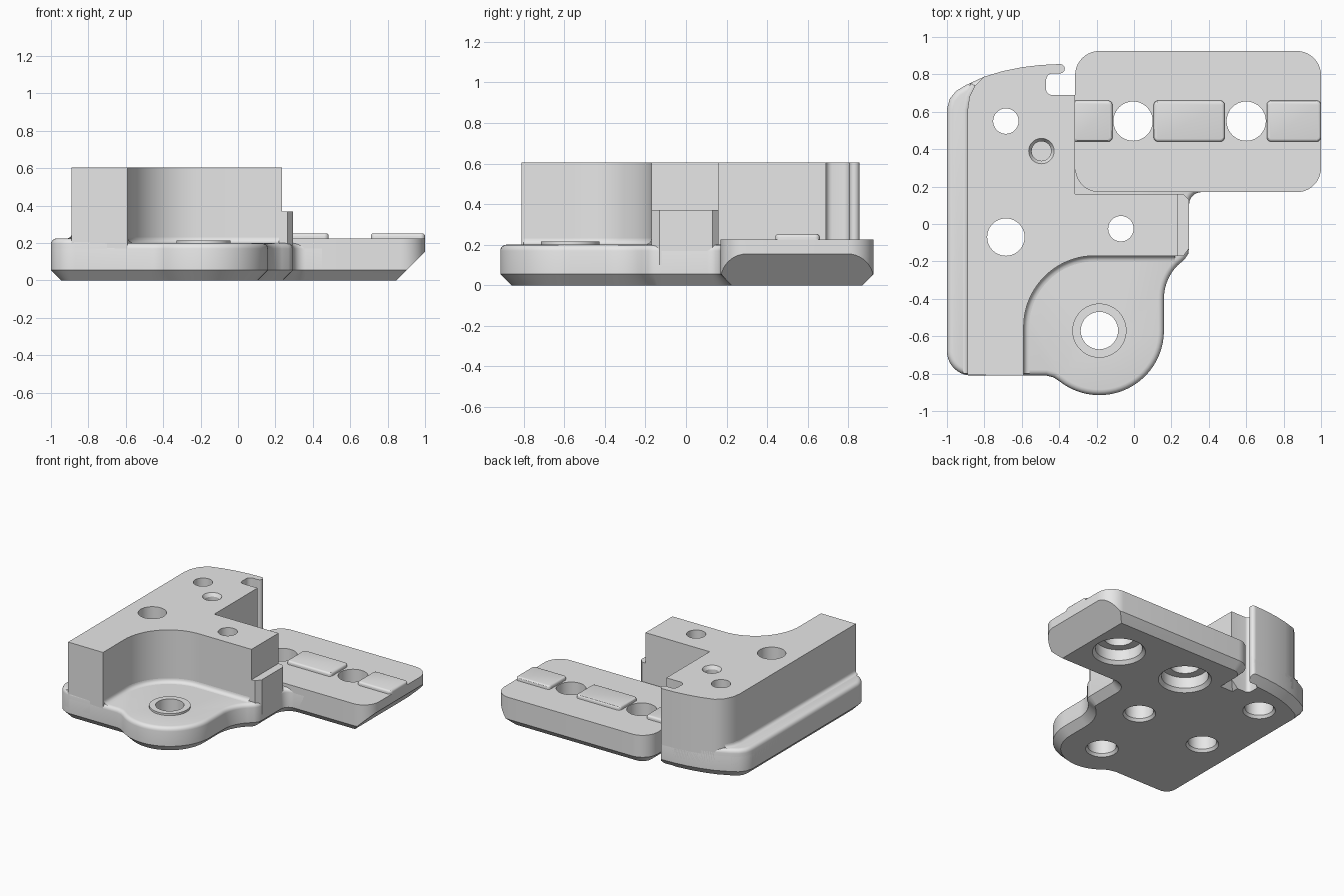
import bpy, bmesh
from math import cos, sin, radians
from mathutils import Vector

if "Cube" in bpy.data.objects:
    bpy.data.objects.remove(bpy.data.objects["Cube"], do_unlink=True)

grey = bpy.data.materials.new("plain grey")
grey.use_nodes = True
grey.diffuse_color = (0.8, 0.8, 0.8, 1)
grey.node_tree.nodes["Principled BSDF"].inputs["Base Color"].default_value = grey.diffuse_color


def arc(c, r, a, b, n=10):
    angles = [radians(a + (b - a) * i / n) for i in range(n + 1)]
    return [(c[0] + r * cos(t), c[1] + r * sin(t)) for t in angles]


def circle(c, r):
    return arc(c, r, 0, 360, 40)[:-1]


def rounded_rect(x0, x1, y0, y1, r):
    return (arc((x0 + r, y0 + r), r, 180, 270) + arc((x1 - r, y0 + r), r, 270, 360)
            + arc((x1 - r, y1 - r), r, 0, 90) + arc((x0 + r, y1 - r), r, 90, 180))


def offset(pts, d, closed=True):
    """Move an outline to its left by d, with mitred corners."""
    out, n = [], len(pts)
    for i in range(n):
        p = Vector(pts[i])
        a = p - Vector(pts[i - 1]) if closed or i > 0 else None
        b = Vector(pts[(i + 1) % n]) - p if closed or i < n - 1 else a
        a = (a or b).normalized()
        b = b.normalized()
        na, nb = Vector((-a.y, a.x)), Vector((-b.y, b.x))
        out.append(p + (na + nb) * d / (1 + na.dot(nb)))
    return out


def loft(bm, rings, closed=True):
    """Skin rings of (points, z); closed rings also get end caps."""
    vs = [[bm.verts.new((p[0], p[1], z)) for p in pts] for pts, z in rings]
    n = len(vs[0])
    for lo, hi in zip(vs, vs[1:]):
        for i in range(n if closed else n - 1):
            j = (i + 1) % n
            bm.faces.new((lo[i], lo[j], hi[j], hi[i]))
    if closed:
        bm.faces.new(vs[0][::-1])
        bm.faces.new(vs[-1])


def finish(name, bm):
    mesh = bpy.data.meshes.new(name)
    bm.to_mesh(mesh)
    bm.free()
    mesh.materials.append(grey)
    ob = bpy.data.objects.new(name, mesh)
    bpy.context.collection.objects.link(ob)
    return ob


def solid(name, outline, levels):
    bm = bmesh.new()
    loft(bm, [(offset(outline, d), z) for d, z in levels])
    return finish(name, bm)


def rounded_top(z, r, n=4):
    steps = [radians(90 * i / n) for i in range(n + 1)]
    return [(r * (1 - cos(t)), z - r + r * sin(t)) for t in steps]


def cove(name, path, z, r, n=5):
    bm = bmesh.new()
    steps = [radians(90 * i / n) for i in range(n + 1)]
    loft(bm, [(offset(path, -r * (1 - cos(t)), False), z + r * (1 - sin(t)))
              for t in reversed(steps)], False)
    return finish(name, bm)


# Shared outline pieces
CHAMFER = [(0.055, 0), (0, 0.055)]
front_corner = arc((-0.87, -0.68), 0.13, 180, 270)
back_edge = [(-0.315, 0.857), (-0.4, 0.855), (-0.5, 0.85), (-0.6, 0.838), (-0.7, 0.818), (-0.8, 0.788)]
back_corner = [(-0.9, 0.742), (-0.95, 0.712), (-0.985, 0.67), (-1, 0.615)]
block_corner = [(-0.85, 0.74), (-0.88, 0.68), (-0.89, 0.61)]
lobe_wall = [(-0.59, -0.55)] + arc((-0.21, -0.55), 0.38, 180, 90, 20)[1:]
lobe, boss_r = (-0.185, -0.57), 0.145

# Base plate with round lobe
base_outline = (front_corner + [(-0.47, -0.81), (-0.43, -0.82)]
                + arc(lobe, 0.345, 232, 360, 24)
                + arc((0.415, -0.4), 0.255, 180, 135)
                + [(0.27, -0.19), (0.29, -0.16), (0.295, -0.12)]
                + arc((0.36, 0.105), 0.065, 180, 90)
                + [(0.45, 0.17), (0.45, 0.5), (-0.2, 0.5), (-0.2, 0.69), (-0.315, 0.69)]
                + back_edge + back_corner)
base = solid("base_plate", base_outline, CHAMFER + rounded_top(0.2, 0.03))

# Side ledge
ledge_outline = front_corner + [(-0.7, -0.81)] + back_edge[4:] + back_corner
ledge = solid("side_ledge", ledge_outline, [(0, 0.1)] + rounded_top(0.225, 0.03))

# Tall block and its lower step
block_outline = ([(-0.89, -0.808), (-0.59, -0.81)] + lobe_wall
                 + [(0.235, -0.17), (0.235, 0.16), (-0.315, 0.16)] + back_edge + block_corner)
block = solid("upper_block", block_outline, [(0, 0.1), (0, 0.605)])
step_outline = [(0.1, -0.17), (0.265, -0.17), (0.295, -0.13), (0.295, 0.13), (0.265, 0.16), (0.1, 0.16)]
step = solid("block_step", step_outline, [(0, 0.1), (0, 0.37)])

# Side arm with sloping end
bm = bmesh.new()
arm_outline = rounded_rect(-0.315, 1, 0.17, 0.925, 0.13)
loft(bm, [(offset(arm_outline, d), z) for d, z in CHAMFER + [(0, 0.225)]])
cut = bmesh.ops.bisect_plane(bm, geom=bm.verts[:] + bm.edges[:] + bm.faces[:],
                             plane_co=(0.845, 0, 0), plane_no=(1, 0, -1), clear_outer=True)
bmesh.ops.holes_fill(bm, edges=[e for e in bm.edges if e.is_boundary])
arm = finish("side_arm", bm)

# Raised pads and bore boss
pads = [solid("arm_pad", rounded_rect(x0, x1, 0.44, 0.66, 0.025),
              [(0, 0.2)] + rounded_top(0.252, 0.015, 3))
        for x0, x1 in ((-0.33, -0.115), (0.105, 0.485), (0.71, 1))]
boss = solid("bore_boss", circle(lobe, boss_r), [(0, 0.15), (0, 0.215)])

# Coves where walls meet the ledges
coves = [cove("lobe_cove", [(-0.59, -0.8)] + lobe_wall + [(0.22, -0.17)], 0.2, 0.03),
         cove("ledge_cove", block_corner + [(-0.89, -0.8)], 0.225, 0.025)]

# Bore cutter: stepped and chamfered holes
through = [(0.115, -0.1), (0.115, 0), (0.1, 0.02)]
wide = through + [(0.1, 0.7)]
narrow = through + [(0.1, 0.3), (0.068, 0.3), (0.068, 0.7)]
sunk = [(0.187, -0.1), (0.187, 0), (0.165, 0.025), (0.165, 0.11), (0.105, 0.11), (0.105, 0.7)]
blind = [(0.052, 0.35), (0.052, 0.58), (0.068, 0.605), (0.068, 0.7)]
bm = bmesh.new()
for centre, profile in (((-0.685, -0.07), wide), (lobe, wide), ((-0.685, 0.55), narrow),
                        ((-0.07, -0.025), narrow), ((-0.005, 0.55), sunk),
                        ((0.6, 0.55), sunk), ((-0.495, 0.39), blind)):
    loft(bm, [(circle(centre, r), z) for r, z in profile])
bores = finish("bore_cutter", bm)

# Slit cutter: hooked notch beside the arm
slit_outline = ([(-0.3, 0.69)] + arc((-0.44, 0.72), 0.03, 270, 180, 5)
                + arc((-0.435, 0.77), 0.035, 180, 90, 5)
                + arc((-0.395, 0.83), 0.025, -90, 90, 8) + [(-0.395, 1), (-0.3, 1)])
slit = solid("slit_cutter", slit_outline[::-1], [(0, -0.1), (0, 0.7)])
bm = bmesh.new()
bm.from_mesh(slit.data)
bmesh.ops.recalc_face_normals(bm, faces=bm.faces)
bm.to_mesh(slit.data)
bm.free()


def carve(ob, cutter):
    mod = ob.modifiers.new("cut", 'BOOLEAN')
    mod.operation, mod.solver, mod.object = 'DIFFERENCE', 'EXACT', cutter
    bpy.context.view_layer.objects.active = ob
    bpy.ops.object.modifier_apply(modifier=mod.name)


for ob in (base, block, arm, boss, ledge):
    carve(ob, bores)
for ob in (base, block):
    carve(ob, slit)
for cutter in (bores, slit):
    bpy.data.objects.remove(cutter, do_unlink=True)

# Smooth the curved walls, keep the edges crisp
bpy.ops.object.select_all(action='DESELECT')
for ob in [base, ledge, block, step, arm, boss] + pads + coves:
    ob.select_set(True)
bpy.context.view_layer.objects.active = base
bpy.ops.object.shade_smooth_by_angle(angle=radians(30))
